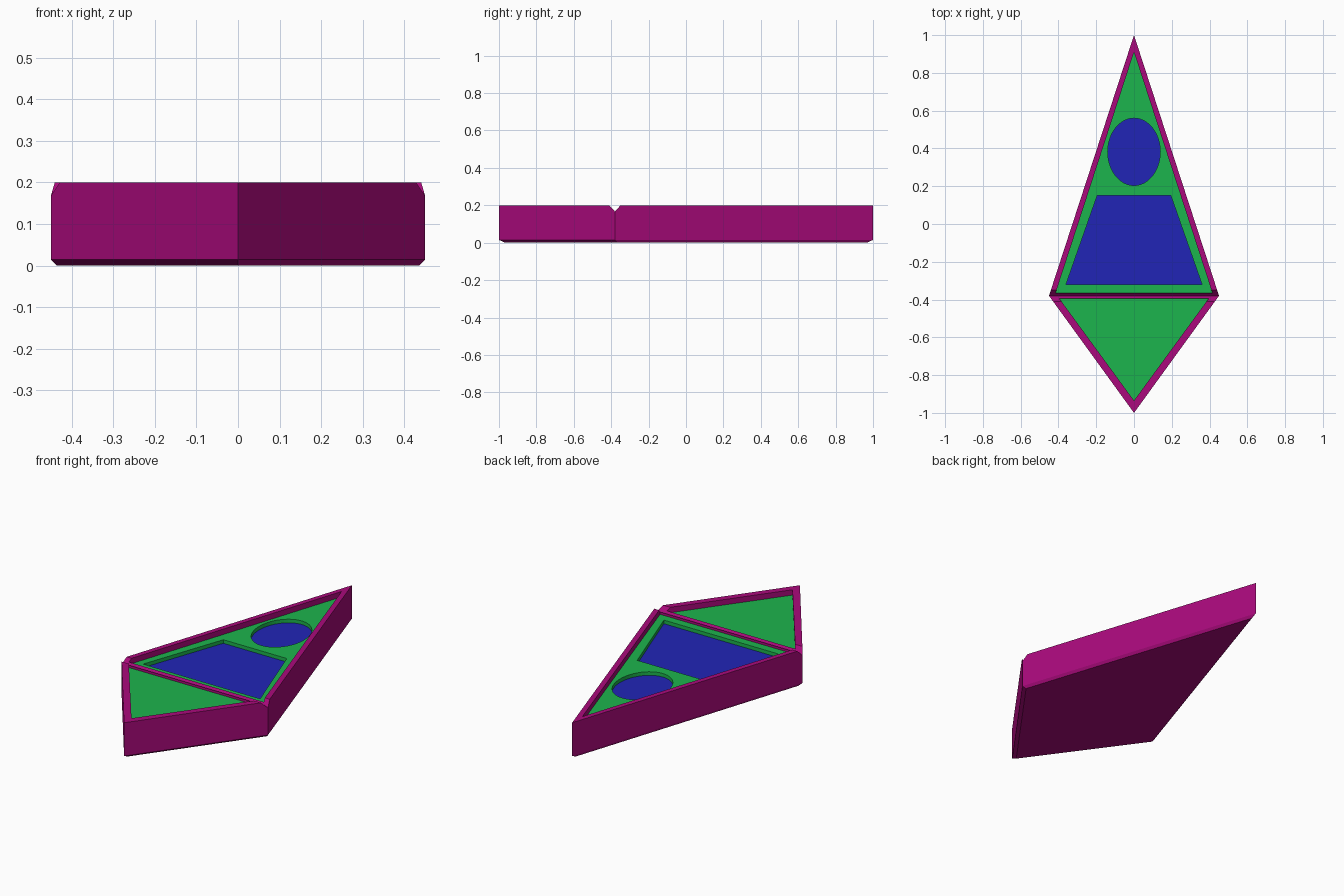
import bpy, bmesh, math

if "Cube" in bpy.data.objects:
    bpy.data.objects.remove(bpy.data.objects["Cube"])

TOP, GREEN_Z, BLUE_Z = 0.2, 0.17, 0.15
RIM, GREEN, BLUE = 0, 1, 2


def material(name, color):
    m = bpy.data.materials.new(name)
    m.diffuse_color = (*color, 1)
    m.use_nodes = True
    m.node_tree.nodes["Principled BSDF"].inputs["Base Color"].default_value = m.diffuse_color
    return m


# All parts share the same slots, so boolean cuts keep their face colours
MATS = [material("rim_magenta", (0.40, 0.003, 0.20)),
        material("inset_green", (0.012, 0.46, 0.075)),
        material("panel_blue", (0.015, 0.018, 0.47))]


def loft(name, rings, wall=RIM, floor=RIM):
    """Closed solid through a stack of point rings, first ring is the floor."""
    bm = bmesh.new()
    vs = [[bm.verts.new(p) for p in ring] for ring in rings]
    n = len(vs[0])
    for a, b in zip(vs, vs[1:]):
        for i in range(n):
            j = (i + 1) % n
            bm.faces.new((a[i], a[j], b[j], b[i])).material_index = wall
    bm.faces.new(vs[0][::-1]).material_index = floor
    bm.faces.new(vs[-1]).material_index = wall
    bmesh.ops.recalc_face_normals(bm, faces=bm.faces)
    me = bpy.data.meshes.new(name)
    bm.to_mesh(me)
    bm.free()
    for m in MATS:
        me.materials.append(m)
    ob = bpy.data.objects.new(name, me)
    bpy.context.collection.objects.link(ob)
    return ob


def ring(pts, z, s=1.0):
    return [(x * s, y * s, z) for x, y in pts]


# Kite-shaped slab with a chamfered underside
kite = [(0, 1), (-0.45, -0.38), (0, -1), (0.45, -0.38)]
body = loft("kite_body", [ring(kite, 0, 0.967), ring(kite, 0.015), ring(kite, TOP)])


def cut(cutter):
    cutter.hide_render = True
    cutter.hide_set(True)
    mod = body.modifiers.new(cutter.name, 'BOOLEAN')
    mod.operation = 'DIFFERENCE'
    mod.solver = 'EXACT'
    mod.object = cutter


def pocket(name, pts, depth_z, wall, floor):
    cut(loft(name, [ring(pts, depth_z), ring(pts, 0.3)], wall, floor))


# V groove across the widest point
vee = [(-0.38, 0.167), (-0.4555, 0.25), (-0.3045, 0.25)]
cut(loft("groove_cutter", [[(x, y, z) for y, z in vee] for x in (-0.6, 0.6)]))

# Green recesses on either side of the groove
pocket("long_recess_cutter", [(0, 0.91), (-0.415, -0.365), (0.415, -0.365)],
       GREEN_Z, RIM, GREEN)
pocket("short_recess_cutter", [(0, -0.935), (0.395, -0.395), (-0.395, -0.395)],
       GREEN_Z, RIM, GREEN)

# Blue panels sunk into the long recess
pocket("trapezoid_cutter", [(0.195, 0.15), (-0.195, 0.15), (-0.36, -0.32), (0.36, -0.32)],
       BLUE_Z, GREEN, BLUE)
angles = [math.tau * i / 48 for i in range(48)]
pocket("oval_cutter", [(0.139 * math.cos(a), 0.382 + 0.178 * math.sin(a)) for a in angles],
       BLUE_Z, GREEN, BLUE)
